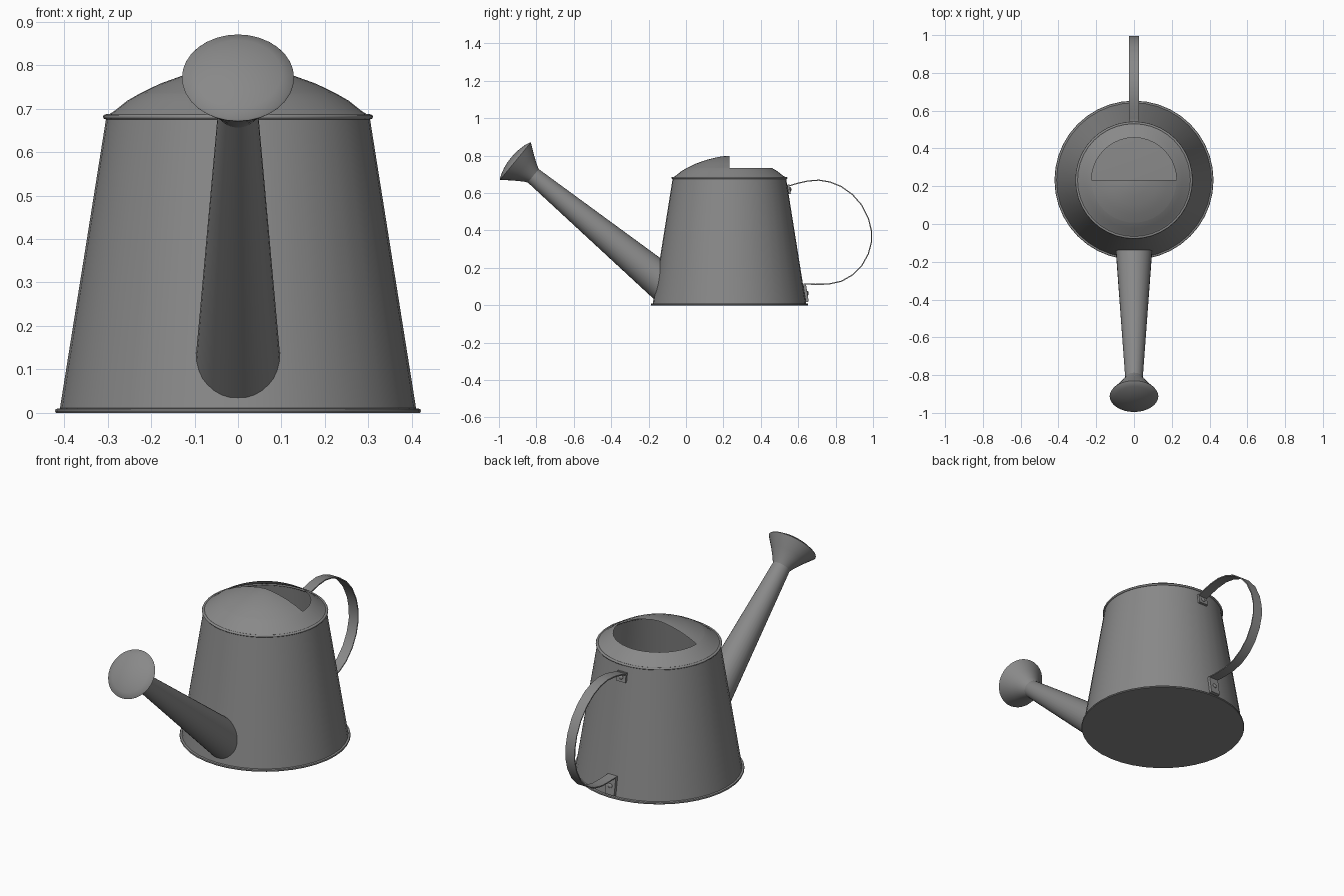
import bpy, bmesh, math
from mathutils import Vector, Matrix

if "Cube" in bpy.data.objects:
    bpy.data.objects.remove(bpy.data.objects["Cube"])

CY = 0.232      # body axis in y
SEG = 40

metal = bpy.data.materials.new("grey metal")
metal.diffuse_color = (0.25, 0.25, 0.25, 1)
metal.use_nodes = True
metal.node_tree.nodes["Principled BSDF"].inputs["Base Color"].default_value = metal.diffuse_color


def finish(bm, name, angle=35):
    bmesh.ops.remove_doubles(bm, verts=bm.verts, dist=1e-5)
    bmesh.ops.recalc_face_normals(bm, faces=bm.faces)
    me = bpy.data.meshes.new(name)
    bm.to_mesh(me)
    bm.free()
    ob = bpy.data.objects.new(name, me)
    bpy.context.collection.objects.link(ob)
    me.materials.append(metal)
    bpy.ops.object.select_all(action='DESELECT')
    ob.select_set(True)
    bpy.context.view_layer.objects.active = ob
    bpy.ops.object.shade_smooth_by_angle(angle=math.radians(angle))
    return ob


def lathe(name, profile, matrix, start=0.0, sweep=2 * math.pi, seg=SEG, angle=35):
    """Revolve (radius, height) points about the local z axis."""
    bm = bmesh.new()
    rings = []
    for i in range(seg + 1):
        a = start + sweep * i / seg
        rings.append([bm.verts.new(matrix @ Vector((r * math.cos(a), r * math.sin(a), h)))
                      for r, h in profile])
    for p, q in zip(rings, rings[1:]):
        for k in range(len(profile) - 1):
            quad = [p[k], q[k], q[k + 1], p[k + 1]]
            if profile[k][0] == 0:
                quad = [p[k], q[k + 1], p[k + 1]]
            elif profile[k + 1][0] == 0:
                quad = [p[k], q[k], p[k + 1]]
            bm.faces.new(quad)
    return finish(bm, name, angle)


def strip(name, path, width, thick):
    """Flat band following (y, z) points."""
    pts = [Vector((0, y, z)) for y, z in path]
    bm = bmesh.new()
    rows = []
    for i, p in enumerate(pts):
        t = (pts[min(i + 1, len(pts) - 1)] - pts[max(i - 1, 0)]).normalized()
        n = Vector((0, -t.z, t.y)) * thick / 2
        x = Vector((width / 2, 0, 0))
        rows.append([bm.verts.new(v) for v in (p - x - n, p + x - n, p + x + n, p - x + n)])
    for a, b in zip(rows, rows[1:]):
        for k in range(4):
            bm.faces.new([a[k], a[(k + 1) % 4], b[(k + 1) % 4], b[k]])
    bm.faces.new(rows[0])
    bm.faces.new(rows[-1])
    return finish(bm, name)


axis = Matrix.Translation((0, CY, 0))

# Tapered body with floor and rolled rims
lathe("body", [(0.41, 0.008), (0.303, 0.68)], axis)
lathe("base", [(0, 0.0), (0.419, 0.0), (0.421, 0.004), (0.419, 0.009), (0.408, 0.011), (0, 0.011)], axis)
lathe("top_rim", [(0.303 + 0.008 * math.cos(a), 0.681 + 0.006 * math.sin(a))
                  for a in [k * math.pi / 4 for k in range(9)]], axis, angle=60)

# Lid: full outer ring, and a domed hood over the front half only
lathe("lid_ring", [(0.303, 0.683), (0.285, 0.694), (0.255, 0.718), (0.225, 0.735)], axis)
lathe("lid_hood", [(0.225, 0.735), (0.18, 0.757), (0.13, 0.775), (0.08, 0.788),
                   (0.04, 0.796), (0, 0.799)], axis, math.pi, math.pi, SEG // 2)

# Spout and sprinkler head share one slanted axis
neck = Vector((0, -0.82, 0.695))
direction = Vector((0, -0.772, 0.636)).normalized()
slant = Matrix.Translation(neck) @ direction.to_track_quat('Z', 'Y').to_matrix().to_4x4()
lathe("spout", [(0.099, -0.925), (0.046, 0)], slant, seg=32)
lathe("sprinkler_head", [(0.046, -0.005), (0.058, 0.018), (0.088, 0.063), (0.126, 0.114),
                         (0.129, 0.119), (0.126, 0.123), (0.1, 0.134), (0.065, 0.143),
                         (0.03, 0.148), (0, 0.149)], slant, seg=32)

# Handle band, bent down onto the wall at both ends
strip("handle", [(0.546, 0.637), (0.60, 0.653), (0.65, 0.664), (0.71, 0.669), (0.77, 0.659),
                 (0.83, 0.635), (0.89, 0.592), (0.94, 0.535), (0.975, 0.465), (0.991, 0.40),
                 (0.992, 0.34), (0.975, 0.275), (0.94, 0.212), (0.89, 0.162), (0.83, 0.128),
                 (0.76, 0.113), (0.69, 0.112), (0.628, 0.114)], 0.055, 0.006)


# Mounting tabs with a rivet each
def wall(z):
    return CY + 0.41 - 0.107 * (z - 0.008) / 0.672


for label, z0, z1, t in (("upper", 0.595, 0.645, 0.012), ("lower", 0.018, 0.112, 0.016)):
    off = t / 2
    strip(label + "_handle_tab", [(wall(z0) + off, z0), (wall(z1) + off, z1)], 0.055, t)
    zm = (z0 + z1) / 2
    out = Vector((0, 0.987, 0.157))
    m = Matrix.Translation((0, wall(zm) + t, zm)) @ out.to_track_quat('Z', 'Y').to_matrix().to_4x4()
    lathe(label + "_rivet", [(0.013, -0.003), (0.012, 0.002), (0.007, 0.006), (0, 0.007)], m, seg=12)
